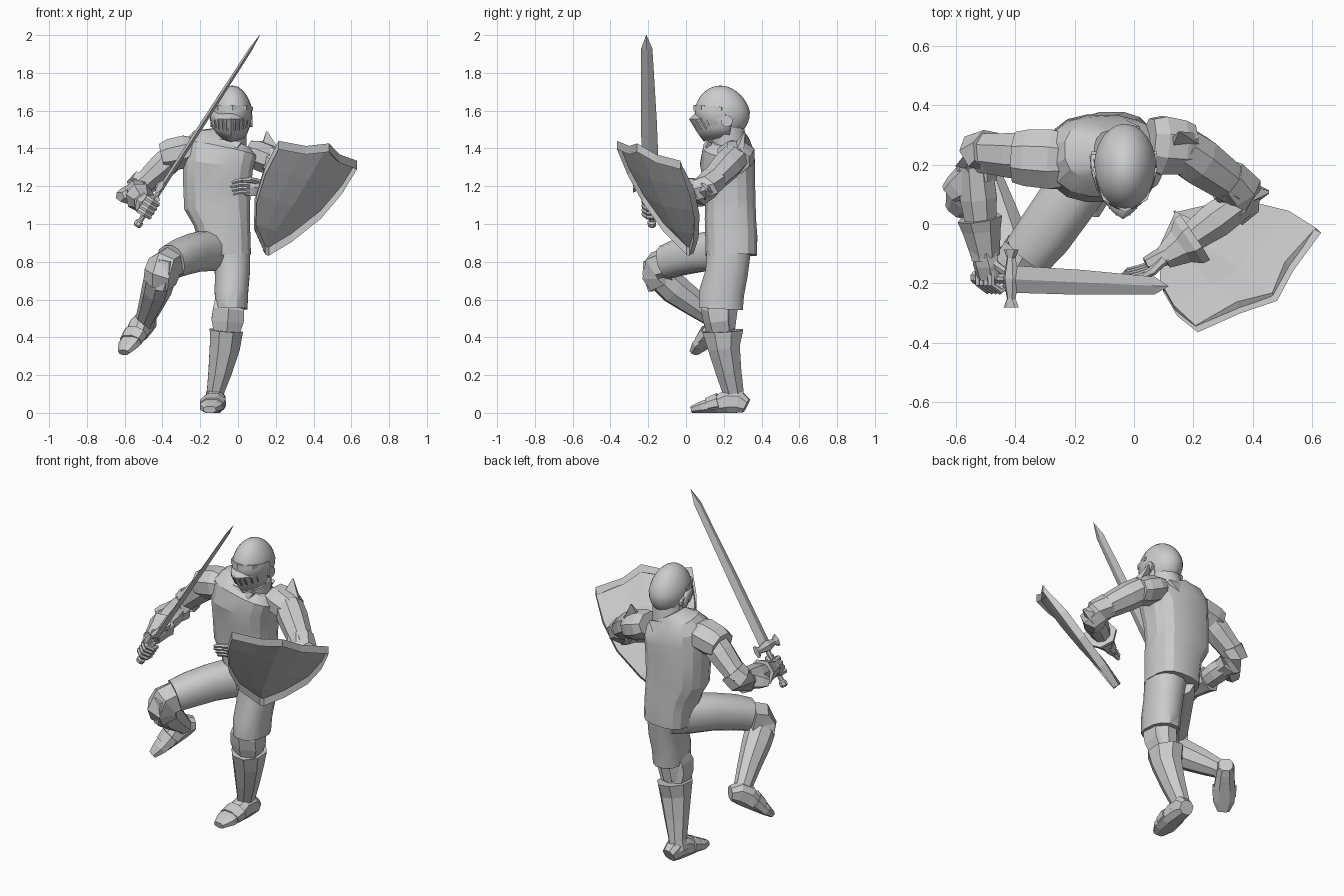
import bpy, bmesh
from math import cos, sin, pi, copysign, radians
from mathutils import Vector as V


def finish(name, bm, smooth=None):
    me = bpy.data.meshes.new(name)
    bm.to_mesh(me)
    bm.free()
    ob = bpy.data.objects.new(name, me)
    bpy.context.collection.objects.link(ob)
    if smooth:
        bpy.ops.object.select_all(action='DESELECT')
        ob.select_set(True)
        bpy.context.view_layer.objects.active = ob
        bpy.ops.object.shade_smooth_by_angle(angle=radians(smooth))
    return ob


def loft(name, path, sides=8, side=(1, 0, 0), turn=.5, e=1, smooth=None):
    """Skin rings along path stations (x, y, z, half width, half depth)."""
    bm = bmesh.new()
    P = [V(s[:3]) for s in path]
    k = 1 / cos(pi / sides) if turn and sides > 4 else (2 ** .5 if turn else 1)
    rings = []
    for i, s in enumerate(path):
        t = (P[min(i + 1, len(P) - 1)] - P[max(i - 1, 0)]).normalized()
        a = V(side)
        a = (a - t * a.dot(t)).normalized()
        b = t.cross(a)
        ring = []
        for j in range(sides):
            q = 2 * pi * (j + turn) / sides
            c, n = [copysign(abs(f) ** e, f) for f in (cos(q), sin(q))]
            ring.append(bm.verts.new(P[i] + a * c * s[3] * k + b * n * s[4] * k))
        rings.append(ring)
    for r, q in zip(rings, rings[1:]):
        for j in range(sides):
            m = (j + 1) % sides
            bm.faces.new((r[j], r[m], q[m], q[j]))
    bm.faces.new(rings[0][::-1])
    bm.faces.new(rings[-1])
    return finish(name, bm, smooth)


def limb(name, p0, p1, prof, sides=8, side=(0, 0, 1), **kw):
    """Straight loft from p0 to p1, profile entries (t, half width, half depth)."""
    p0, p1 = V(p0), V(p1)
    return loft(name, [(*p0.lerp(p1, t), a, b) for t, a, b in prof], sides, side, **kw)


# Surcoat and neck
loft("surcoat", [(-.07, .24, .835, .138, .135), (-.075, .24, .93, .14, .137),
                 (-.085, .235, 1.02, .15, .135), (-.11, .235, 1.1, .175, .133),
                 (-.11, .23, 1.22, .18, .135), (-.105, .22, 1.32, .185, .145),
                 (-.09, .225, 1.39, .195, .135), (-.08, .24, 1.44, .16, .1),
                 (-.065, .24, 1.465, .08, .075)], 16, e=.75, smooth=20)
loft("neck", [(-.045, .23, 1.4, .09, .09), (-.04, .225, 1.46, .085, .09),
              (-.03, .21, 1.56, .08, .09)], 12, smooth=40)
for s, y in ((1, .1), (-1, .345)):
    limb("collar_point", (-.05, y + .03 * s, 1.44), (-.065, y - .015 * s, 1.32),
         [(0, .07, .012), (1, .004, .006)], 4, (1, 0, 0))

# Helmet skull, slightly pointed on top
bm = bmesh.new()
bmesh.ops.create_uvsphere(bm, u_segments=24, v_segments=14, radius=1)
for v in bm.verts:
    x, y, z = v.co
    f = 1 - .12 * max(z, 0)
    v.co = (-.03 + .105 * x * f, .192 + .146 * y * f - .01 * z, 1.595 + .138 * z)
finish("helmet_skull", bm, 60)

# Visor: rows of (z, half width, front y, back y)
ROWS = [(1.6, .107, .045, .2), (1.555, .113, .016, .23),
        (1.49, .103, .055, .24), (1.435, .08, .095, .23)]


def visor_point(s, row):
    z, w, f, b = row
    return V((-.037 + w * sin(s * pi / 2), f + (b - f) * abs(s) ** 1.35, z + .03 * abs(s) * (z < 1.5)
              - .015 * (1 - abs(s)) * (z > 1.59)))


bm = bmesh.new()
grid = [[bm.verts.new(visor_point(i / 5 - 1, r)) for i in range(11)] for r in ROWS]
for r, q in zip(grid, grid[1:]):
    for i in range(10):
        bm.faces.new((r[i], q[i], q[i + 1], r[i + 1]))
visor = finish("visor", bm, 30)
m = visor.modifiers.new("thickness", 'SOLIDIFY')
m.thickness = .012
for s in (-.55, -.4, -.25, -.12, .12, .25, .4, .55):
    a, b = visor_point(s, ROWS[1]), visor_point(s, ROWS[2])
    limb("visor_rib", a.lerp(b, .1), a.lerp(b, .95), [(0, .004, .003), (1, .004, .003)], 4, (1, 0, 0))
for x in (-.135, .068):
    limb("visor_hinge", (x - .01, .215, 1.545), (x + .01, .215, 1.545),
         [(0, .03, .03), (1, .03, .03)], 10, (0, 1, 0))
loft("brow_band", [(-.135, .19, 1.61, .01, .005), (-.1, .085, 1.615, .012, .006),
                   (-.03, .046, 1.615, .014, .006), (.04, .085, 1.615, .012, .006),
                   (.075, .19, 1.61, .01, .005)], 4, (0, 0, 1))

# Breeches
loft("standing_breeches", [(-.05, .235, .96, .11, .12), (-.035, .225, .84, .1, .115),
                           (-.03, .215, .74, .092, .112), (-.035, .19, .64, .088, .118),
                           (-.035, .185, .55, .085, .115)], 12, e=.85, smooth=35)
loft("raised_breeches", [(-.075, .27, .86, .1, .1), (-.15, .185, .86, .108, .1),
                         (-.23, .07, .848, .1, .098), (-.3, -.03, .825, .095, .095),
                         (-.355, -.1, .8, .088, .086)], 12, (0, 0, 1), e=.85, smooth=35)

# Standing leg armour
limb("standing_thigh", (-.04, .19, .6), (-.06, .19, .45), [(0, .075, .09), (1, .065, .07)])
loft("standing_knee", [(-.045, .18, .58, .075, .07), (-.05, .17, .545, .08, .08),
                       (-.055, .175, .49, .083, .072), (-.06, .185, .43, .066, .066)], 6, e=.8)
loft("standing_greave", [(-.062, .195, .435, .088, .108), (-.07, .2, .35, .08, .085),
                         (-.095, .225, .22, .062, .068), (-.12, .25, .11, .045, .055),
                         (-.125, .25, .06, .055, .06)], 8)

# Raised leg armour
loft("raised_knee", [(-.36, -.09, .79, .078, .078), (-.39, -.14, .775, .08, .078),
                     (-.405, -.15, .735, .078, .076), (-.415, -.125, .69, .073, .068)], 6, (-.8, .5, 0), e=.85)
limb("raised_knee_plate", (-.395, -.185, .81), (-.42, -.165, .65),
     [(0, .05, .025), (.4, .064, .03), (1, .04, .022)], 6)
loft("raised_greave", [(-.415, -.12, .71, .078, .075), (-.43, -.06, .655, .074, .078),
                       (-.46, .05, .575, .06, .066), (-.49, .15, .5, .048, .05),
                       (-.5, .18, .475, .053, .055)], 8, (-.9, -.2, 0))


# Feet: tapered shoes along the sole
def foot(name, heel, toe, up):
    heel, toe, up = V(heel), V(toe), V(up).normalized()
    side = (toe - heel).cross(up)
    st = []
    for t, w, h in ((0, .038, .075), (.15, .048, .12), (.35, .052, .12), (.55, .058, .085),
                    (.8, .058, .062), (1, .032, .035)):
        st.append((*(heel.lerp(toe, t) + up * h / 2), w, h / 2))
    loft(name, st, 8, side, e=.8)
    p = heel.lerp(toe, .5)
    limb(name + "_plate", p + up * .055, p.lerp(toe, .4) + up * .04,
         [(0, .066, .05), (1, .064, .04)], 8, side)


foot("standing_foot", (-.11, .32, 0), (-.15, .03, 0), (0, 0, 1))
foot("raised_foot", (-.45, .25, .445), (-.6, .05, .305), (-.3, -.35, .8))

# Sword arm: shoulder plates, elbow, forearm
limb("right_pauldron", (-.23, .215, 1.395), (-.4, .225, 1.355),
     [(0, .065, .09), (.25, .085, .1), (.75, .085, .095), (1, .07, .085)], 8)
limb("right_upper_arm", (-.34, .225, 1.36), (-.53, .24, 1.19),
     [(0, .07, .075), (.3, .07, .076), (.7, .058, .068), (1, .055, .065)], 8)
loft("right_elbow", [(-.49, .25, 1.23, .06, .07), (-.525, .24, 1.19, .064, .072),
                     (-.53, .2, 1.165, .066, .066), (-.525, .14, 1.165, .056, .056)], 7, (0, 1, 1))
limb("right_elbow_fin", (-.54, .17, 1.165), (-.625, .1, 1.145),
     [(0, .05, .05), (.7, .035, .04), (1, .022, .03)], 5)
limb("right_forearm", (-.535, .2, 1.175), (-.505, -.12, 1.115),
     [(0, .058, .056), (.35, .06, .062), (.8, .045, .045), (1, .04, .042)], 8)
limb("right_cuff", (-.52, .02, 1.14), (-.5, -.11, 1.115),
     [(0, .072, .07), (.3, .06, .06), (1, .042, .044)], 7)

# Sword: pommel, grip, guard, blade
P0, TIP = V((-.538, -.18, .985)), V((.115, -.21, 2))
Y = (0, 1, 0)
limb("pommel", P0, TIP, [(0, .012, .012), (.008, .022, .022), (.025, .022, .022), (.035, .01, .01)], 8, Y)
limb("grip", P0, TIP, [(.03, .014, .013), (.1, .018, .016), (.19, .014, .013)], 8, Y)
g = P0.lerp(TIP, .19)
limb("guard", g + V((0, .1, .02)), g + V((0, -.095, .02)),
     [(0, .034, .014), (.15, .016, .012), (.5, .03, .022), (.85, .016, .012), (1, .034, .014)],
     6, (TIP - P0))
limb("blade", P0, TIP, [(.19, .046, .014), (.55, .042, .013), (.93, .03, .009), (1, .001, .001)], 4, Y, turn=0)

# Sword hand: palm and curled fingers
d = (TIP - P0).normalized()
out = V((-1, 0, .6)).normalized()
h = P0.lerp(TIP, .1)
limb("right_palm", V((-.505, -.09, 1.12)), h + V((-.02, .0, .01)),
     [(0, .042, .036), (.5, .05, .034), (1, .045, .026)], 6, d)
for i in range(4):
    c = h + d * (.026 * i - .04)
    pts = [c + out * .035 + V((0, .03, 0)), c + out * .035 + V((0, -.02, 0)),
           c + V((0, -.042, 0)), c - out * .03 + V((0, -.022, 0)), c - out * .03 + V((0, .015, 0))]
    loft("right_finger", [(*p, .013, .011) for p in pts], 6, d)
loft("right_thumb", [(*(h + V(o)), .013, .013) for o in
                     ((.0, .05, .05), (.04, .02, .05), (.045, -.03, .045))], 6, d)

# Shield arm: shoulder plates, elbow, forearm, cuff
limb("left_pauldron", (.05, .27, 1.385), (.19, .255, 1.33),
     [(0, .06, .085), (.3, .075, .098), (.75, .076, .092), (1, .068, .08)], 8)
limb("left_pauldron_spike", (.165, .27, 1.38), (.152, .31, 1.49),
     [(0, .022, .055), (.5, .012, .028), (1, .002, .003)], 4)
limb("left_upper_arm", (.16, .255, 1.35), (.35, .12, 1.21),
     [(0, .07, .076), (.3, .074, .08), (.7, .065, .07), (1, .056, .06)], 8)
loft("left_elbow", [(.31, .15, 1.24, .064, .07), (.355, .115, 1.2, .066, .072),
                    (.355, .075, 1.17, .065, .068), (.32, .035, 1.17, .055, .055)], 7, (0, 0, 1))
limb("left_elbow_fin", (.36, .1, 1.18), (.455, .108, 1.18), [(0, .05, .05), (.5, .035, .03), (1, .005, .005)], 5)
limb("left_forearm", (.36, .075, 1.18), (.12, -.1, 1.19),
     [(0, .056, .056), (.35, .06, .062), (.8, .045, .045), (1, .04, .042)], 8)
limb("left_cuff", (.205, -.045, 1.185), (.1, -.115, 1.19),
     [(0, .075, .085), (.2, .073, .082), (.45, .055, .058), (1, .042, .036)], 7)

# Shield hand: palm, open fingers
limb("left_palm", (.12, -.1, 1.19), (.04, -.135, 1.195), [(0, .042, .03), (.6, .046, .026), (1, .042, .02)], 6)
for i in range(4):
    z = 1.165 + .021 * i
    y = -.135 - .008 * i
    loft("left_finger", [(.06, y, z, .01, .011), (.015, y - .016, z + .004, .01, .011),
                         (-.015, y - .022, z - .002, .009, .01), (-.04 + .008 * abs(i - 2), y - .02, z - .01, .007, .007)],
         6, (0, 0, 1))
loft("left_thumb", [(.1, -.12, 1.225, .016, .016), (.06, -.16, 1.235, .014, .014),
                    (.02, -.18, 1.23, .009, .009)], 6, (0, 0, 1))

# Shield: convex heater with raised centre ridge and rim
A, B, C = V((.215, -.365, 1.44)), V((.63, -.03, 1.335)), V((.155, .01, .88))
M = (A + B) / 2
u = (B - A).normalized()
w = M - C
w = (w - u * w.dot(u)).normalized()
n = u.cross(w)
top = (0, .025, .08, .025, 0)
bm = bmesh.new()
grid = []
for r, (down, half) in enumerate(((0, .272), (-.16, .265), (-.33, .222), (-.5, .125), (-.6, .012))):
    row = []
    for c in range(5):
        s = c / 2 - 1
        co = (M if r < 4 else C - w * down) + u * s * half * (.85 if c in (1, 3) else 1)
        co += w * (down + (top[c] if r == 0 else 0)) + n * .05 * (1 - abs(s) ** 1.5) * half / .27
        row.append(bm.verts.new(co))
    grid.append(row)
for r, q in zip(grid, grid[1:]):
    for c in range(4):
        bm.faces.new((r[c], q[c], q[c + 1], r[c + 1]))
bmesh.ops.inset_region(bm, faces=bm.faces[:], thickness=.018, depth=-.005, use_boundary=True, use_even_offset=False)
shield = finish("shield", bm)
m = shield.modifiers.new("thickness", 'SOLIDIFY')
m.thickness = .045
m.offset = -1
